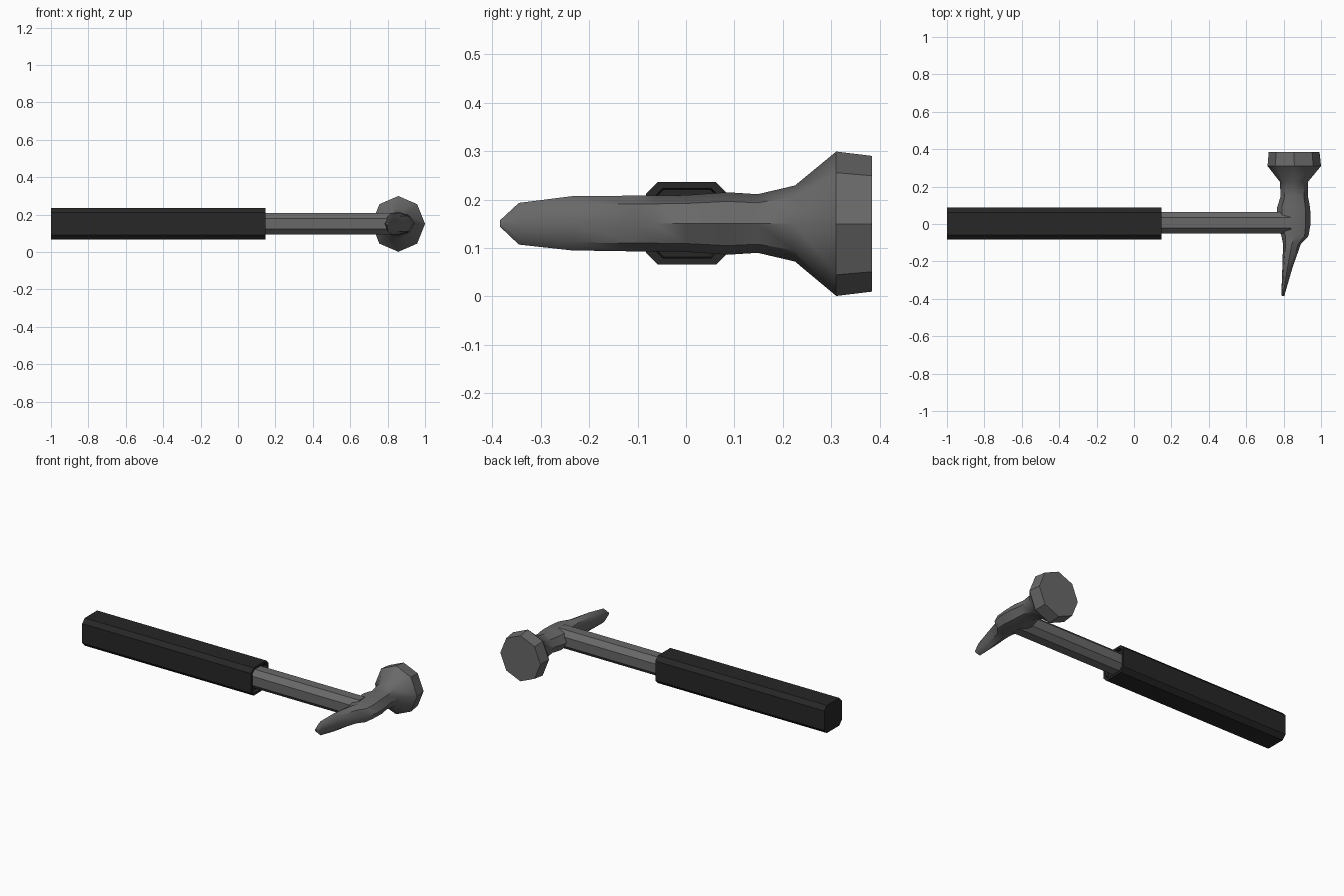
import bpy, bmesh
from math import sin, cos, pi

if "Cube" in bpy.data.objects:
    bpy.data.objects.remove(bpy.data.objects["Cube"])


def material(name, v):
    m = bpy.data.materials.new(name)
    m.diffuse_color = (v, v, v, 1)
    m.use_nodes = True
    m.node_tree.nodes["Principled BSDF"].inputs["Base Color"].default_value = m.diffuse_color
    return m


def loft(name, rings, mat, angle):
    """Skin a list of equal-length rings and cap both ends."""
    bm = bmesh.new()
    loops = [[bm.verts.new(p) for p in r] for r in rings]
    n = len(loops[0])
    for a, b in zip(loops, loops[1:]):
        for i in range(n):
            j = (i + 1) % n
            bm.faces.new((a[i], a[j], b[j], b[i]))
    bm.faces.new(loops[0])
    bm.faces.new(loops[-1])
    bmesh.ops.recalc_face_normals(bm, faces=bm.faces)
    me = bpy.data.meshes.new(name)
    bm.to_mesh(me)
    bm.free()
    ob = bpy.data.objects.new(name, me)
    bpy.context.collection.objects.link(ob)
    me.materials.append(mat)
    bpy.ops.object.select_all(action='DESELECT')
    ob.select_set(True)
    bpy.context.view_layer.objects.active = ob
    bpy.ops.object.shade_smooth_by_angle(angle=angle)
    return ob


def chamfered(x, h, c, y=0.002, z=0.151):
    """Square section with cut corners, across the handle axis."""
    k = h - c
    pts = [(h, -k), (h, k), (k, h), (-k, h), (-h, k), (-h, -k), (-k, -h), (k, -h)]
    return [(x, y + a, z + b) for a, b in pts]


def octagon(y, x0, x1, z0, z1):
    """Eight-sided head section with points on the axes."""
    cx, cz, rx, rz = (x0 + x1) / 2, (z0 + z1) / 2, (x1 - x0) / 2, (z1 - z0) / 2
    return [(cx + rx * cos(i * pi / 4), y, cz + rz * sin(i * pi / 4)) for i in range(8)]


steel = material("steel", 0.14)
rubber = material("rubber", 0.02)

# Rubber grip, with a shallow recess where the shaft enters
loft("grip", [chamfered(-1.0, 0.085, 0.025), chamfered(0.147, 0.085, 0.025),
              chamfered(0.147, 0.072, 0.022), chamfered(0.125, 0.070, 0.022)],
     rubber, 0.5)

# Steel shaft
loft("shaft", [chamfered(0.10, 0.058, 0.030, 0.006), chamfered(0.84, 0.058, 0.030, 0.006)],
     steel, 0.5)

# Head: striking face, flared poll, neck, eye, tapering wedge
loft("head", [octagon(*s) for s in [
    (0.384, 0.720, 0.992, 0.010, 0.290),
    (0.310, 0.714, 1.000, 0.001, 0.299),
    (0.225, 0.780, 0.930, 0.072, 0.229),
    (0.148, 0.784, 0.930, 0.090, 0.211),
    (0.085, 0.764, 0.942, 0.086, 0.215),
    (0.000, 0.768, 0.944, 0.092, 0.209),
    (-0.064, 0.788, 0.933, 0.093, 0.208),
    (-0.107, 0.797, 0.892, 0.093, 0.208),
    (-0.235, 0.793, 0.847, 0.095, 0.207),
    (-0.345, 0.789, 0.815, 0.107, 0.193),
    (-0.384, 0.790, 0.804, 0.144, 0.157)]], steel, 0.7)
